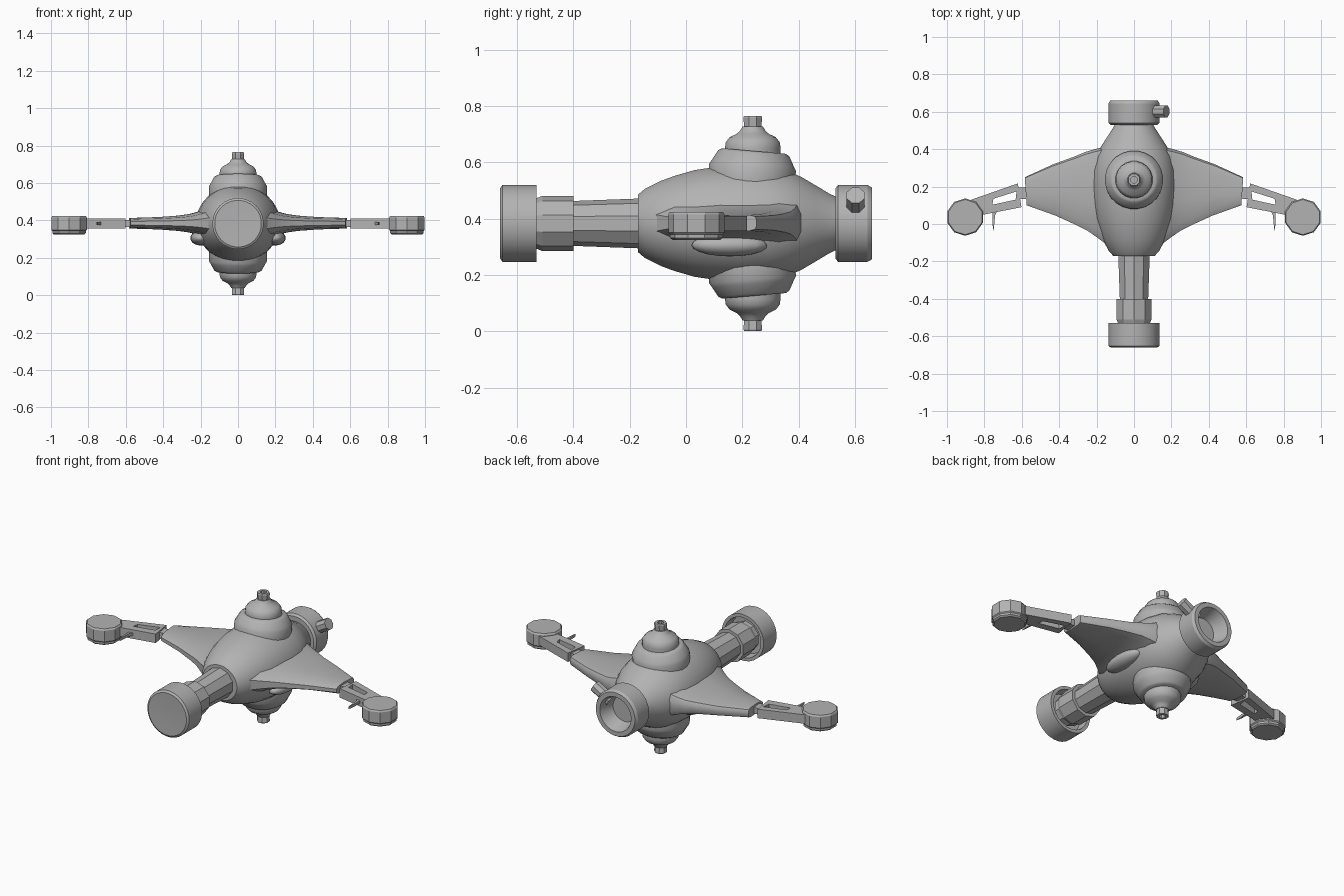
import bpy, bmesh, math
from mathutils import Matrix, Vector

if "Cube" in bpy.data.objects:
    bpy.data.objects.remove(bpy.data.objects["Cube"])

CZ = 0.383   # height of the long axis
DY = 0.237   # centre of the domes along y

grey = bpy.data.materials.new("hull grey")
grey.diffuse_color = (0.45, 0.45, 0.45, 1)
grey.use_nodes = True
grey.node_tree.nodes["Principled BSDF"].inputs["Base Color"].default_value = grey.diffuse_color


def finish(name, bm, smooth=None, mirror=None):
    bmesh.ops.recalc_face_normals(bm, faces=bm.faces)
    me = bpy.data.meshes.new(name)
    bm.to_mesh(me)
    bm.free()
    ob = bpy.data.objects.new(name, me)
    bpy.context.collection.objects.link(ob)
    me.materials.append(grey)
    if smooth:
        bpy.ops.object.select_all(action='DESELECT')
        ob.select_set(True)
        bpy.context.view_layer.objects.active = ob
        bpy.ops.object.shade_smooth_by_angle(angle=math.radians(smooth))
    if mirror is not None:
        m = ob.modifiers.new("mirror", 'MIRROR')
        m.use_axis = [i == mirror[0] for i in range(3)]
        if len(mirror) > 1:
            m.mirror_object = mirror[1]
    return ob


def bridge(bm, rings, closed=False):
    n = len(rings[0])
    for a, b in zip(rings, rings[1:]):
        for i in range(n):
            j = (i + 1) % n
            bm.faces.new((a[i], a[j], b[j], b[i]))
    if not closed:
        bm.faces.new(rings[0])
        bm.faces.new(rings[-1])


def lathe(name, prof, seg, axis, origin, smooth=None, mirror=None, squash=1):
    """Turn (radius, distance) pairs about an axis through the origin point."""
    bm = bmesh.new()
    rot = Vector((0, 0, 1)).rotation_difference(Vector(axis)).to_matrix()
    rings = []
    for r, d in prof:
        rings.append([bm.verts.new(rot @ Vector((
            r * math.cos(math.tau * (i + .5) / seg),
            r * math.sin(math.tau * (i + .5) / seg), d)) + Vector(origin))
            for i in range(seg)])
    bridge(bm, rings)
    for v in bm.verts:
        v.co.z = origin[2] + (v.co.z - origin[2]) * squash
    return finish(name, bm, smooth, mirror)


def prism(name, outline, z0, z1, hole=None, mirror=None):
    """Extrude a plan outline, with an optional matching window."""
    bm = bmesh.new()
    ring = lambda pts, z: [bm.verts.new((x, y, z)) for x, y in pts]
    if hole:
        rings = [ring(outline, z0), ring(outline, z1), ring(hole, z1), ring(hole, z0)]
        bridge(bm, rings + rings[:1], True)
    else:
        bridge(bm, [ring(outline, z0), ring(outline, z1)])
    return finish(name, bm, mirror=mirror)


# helper marking the middle height, for top and bottom copies
mid = bpy.data.objects.new("mid_plane", None)
mid.location = (0, 0, CZ)
mid.hide_render = True
bpy.context.collection.objects.link(mid)
bpy.context.view_layer.update()

# central hull
lathe("hull", [(.112, -.17), (.135, -.145), (.165, -.09), (.185, -.04), (.207, .03),
               (.22, .11), (.226, .2), (.222, .29), (.205, .36), (.18, .41),
               (.148, .46), (.115, .51), (.1, .54)],
      28, (0, 1, 0), (0, 0, CZ), 40, squash=.92)

# front pipe, collar and drum
lathe("front_pipe", [(.079, -.42), (.089, -.15)], 10, (0, 1, 0), (0, 0, CZ))
lathe("front_collar", [(.088, -.56), (.088, -.535), (.098, -.51), (.098, -.40)],
      10, (0, 1, 0), (0, 0, CZ))
lathe("front_drum", [(.05, -.657), (.125, -.66), (.137, -.652), (.137, -.53),
                     (.118, -.53), (.112, -.585), (.05, -.59)],
      28, (0, 1, 0), (0, 0, CZ), 35)

# rear ring with conical mouth
lathe("rear_nozzle", [(.125, .53), (.137, .54), (.137, .645), (.128, .66),
                      (.102, .66), (.075, .575)],
      28, (0, 1, 0), (0, 0, CZ), 25)

# angled stub on the rear ring
d = Vector((.87, 0, .5))
lathe("rear_stub", [(.034, .08), (.034, .2)], 8, d, (0, .602, CZ))

# domes above and below, the lowest tier leaning slightly
lean = math.radians(5)
lathe("dome_base", [(.155, .15), (.156, .20), (.147, .215), (.128, .25), (.115, .258)],
      24, (0, math.sin(lean), math.cos(lean)), (0, DY - .018, CZ), 40, (2, mid))
lathe("dome_cap", [(.1, .24), (.1, .268), (.097, .288), (.083, .306), (.058, .318),
                   (.045, .33), (.036, .345)],
      20, (0, 0, 1), (0, DY, CZ), 40, (2, mid))
lathe("dome_spout", [(.031, .32), (.036, .376), (.033, .382), (.018, .382), (.018, .35)],
      8, (0, 0, 1), (0, DY, CZ), None, (2, mid))

# wings lofted outward: x, front y, back y, half thickness
bm = bmesh.new()
shape = [(0, .35), (.1, .75), (.4, 1), (.85, 1), (.97, .8), (1, .4)]
shape += [(t, -h) for t, h in reversed(shape)]
rings = []
for x, y0, y1, h in [(.1, -.15, .42, .09), (.16, -.1, .41, .08), (.2, -.07, .40, .064),
                     (.25, -.035, .385, .05), (.31, -.005, .36, .041),
                     (.42, .045, .32, .033), (.574, .1, .25, .028)]:
    rings.append([bm.verts.new((x + .01 * t, y0 + t * (y1 - y0), CZ + .002 + k * h))
                  for t, k in shape])
bridge(bm, rings)
finish("wings", bm, 35, (0,))

# rounded blisters under the wing roots
bm = bmesh.new()
bmesh.ops.create_uvsphere(bm, u_segments=16, v_segments=10, radius=1,
                          matrix=Matrix.Translation((.2, .155, .306)) @
                          Matrix.Diagonal((.055, .135, .04, 1)))
finish("blisters", bm, 60, (0,))

# hinges, windowed arms, pods and spikes at the wing tips
prism("hinges", [(.56, .135), (.625, .135), (.63, .195), (.565, .195)],
      .366, .402, mirror=(0,))
prism("arms", [(.602, .09), (.83, .045), (.87, .13), (.621, .217)], .357, .41,
      [(.633, .13), (.757, .103), (.752, .135), (.628, .174)], mirror=(0,))
lathe("pods", [(.085, .325), (.094, .332), (.094, .344), (.1, .35), (.1, .415), (.094, .424)],
      10, (0, 0, 1), (.903, .037, 0), None, (0,))
prism("spikes", [(.728, .075), (.743, .045), (.75, -.037), (.757, .0), (.758, .068)],
      .376, .392, mirror=(0,))
